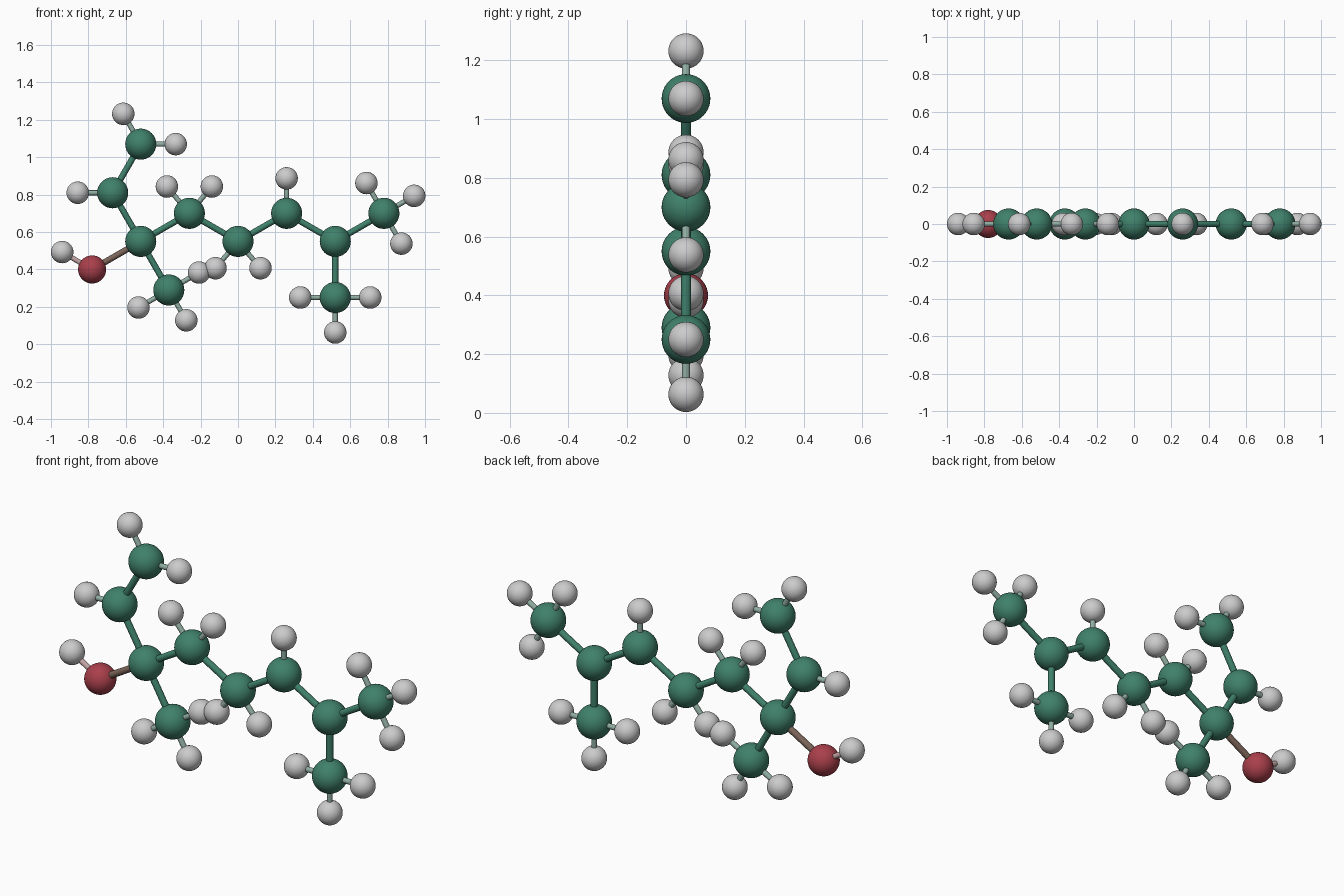
import bpy
from math import sin, cos, radians
from mathutils import Vector

if "Cube" in bpy.data.objects:
    bpy.data.objects.remove(bpy.data.objects["Cube"])


def material(name, rgb):
    m = bpy.data.materials.new(name)
    m.diffuse_color = (*rgb, 1)
    m.use_nodes = True
    m.node_tree.nodes["Principled BSDF"].inputs["Base Color"].default_value = m.diffuse_color
    return m


GREEN = material("green", (0.05, 0.22, 0.145))
RED = material("red", (0.40, 0.05, 0.07))
GREY_GREEN = material("grey_green", (0.28, 0.42, 0.36))
BROWN = material("brown", (0.20, 0.13, 0.10))
PINK_GREY = material("pink_grey", (0.55, 0.38, 0.38))


def finish(name, mat):
    ob = bpy.context.object
    ob.name = name
    if mat:
        ob.data.materials.append(mat)
    bpy.ops.object.shade_smooth_by_angle(angle=radians(40))


def ball(name, p, r, mat=None):
    bpy.ops.mesh.primitive_uv_sphere_add(segments=40, ring_count=20, radius=r,
                                         location=(p[0], 0, p[1]))
    finish(name, mat)


def rod(name, a, b, r, mat):
    a, b = Vector((a[0], 0, a[1])), Vector((b[0], 0, b[1]))
    d = b - a
    bpy.ops.mesh.primitive_cylinder_add(vertices=20, radius=r, depth=d.length,
                                        location=(a + b) / 2,
                                        rotation=d.to_track_quat('Z', 'Y').to_euler())
    finish(name, mat)


# Large green balls: (x, z) and the directions of their small grey balls
carbons = {
    "chain_1": ((-0.52, 0.55), ()),
    "chain_2": ((-0.26, 0.70), (50, 130)),
    "chain_3": ((0.00, 0.55), (230, 310)),
    "chain_4": ((0.26, 0.70), (90,)),
    "chain_5": ((0.52, 0.55), ()),
    "chain_6": ((0.78, 0.70), (30, 120, 300)),
    "right_branch": ((0.52, 0.25), (0, 180, 270)),
    "lower_branch": ((-0.37, 0.29), (30, 210, 300)),
    "upper_branch": ((-0.67, 0.81), (180,)),
    "upper_tip": ((-0.52, 1.07), (0, 120)),
}
for name, (p, angles) in carbons.items():
    ball(name + "_carbon", p, 0.083, GREEN)
    for i, a in enumerate(angles, 1):
        t = radians(a)
        h = (p[0] + 0.187 * cos(t), p[1] + 0.187 * sin(t))
        ball(f"{name}_hydrogen_{i}", h, 0.06)
        rod(f"{name}_hydrogen_bond_{i}", p, h, 0.0135, GREY_GREEN)

# Green bonds between the large balls
bonds = [("chain_%d" % i, "chain_%d" % (i + 1)) for i in range(1, 6)]
bonds += [("chain_5", "right_branch"), ("chain_1", "lower_branch"),
          ("chain_1", "upper_branch"), ("upper_branch", "upper_tip")]
for a, b in bonds:
    rod(f"bond_{a}_{b}", carbons[a][0], carbons[b][0], 0.0165, GREEN)

# Red ball with its own small grey ball
oxygen, tip = (-0.78, 0.40), (-0.94, 0.493)
ball("oxygen", oxygen, 0.075, RED)
ball("oxygen_hydrogen", tip, 0.06)
rod("oxygen_carbon_bond", carbons["chain_1"][0], oxygen, 0.0165, BROWN)
rod("oxygen_hydrogen_bond", oxygen, tip, 0.0135, PINK_GREY)
